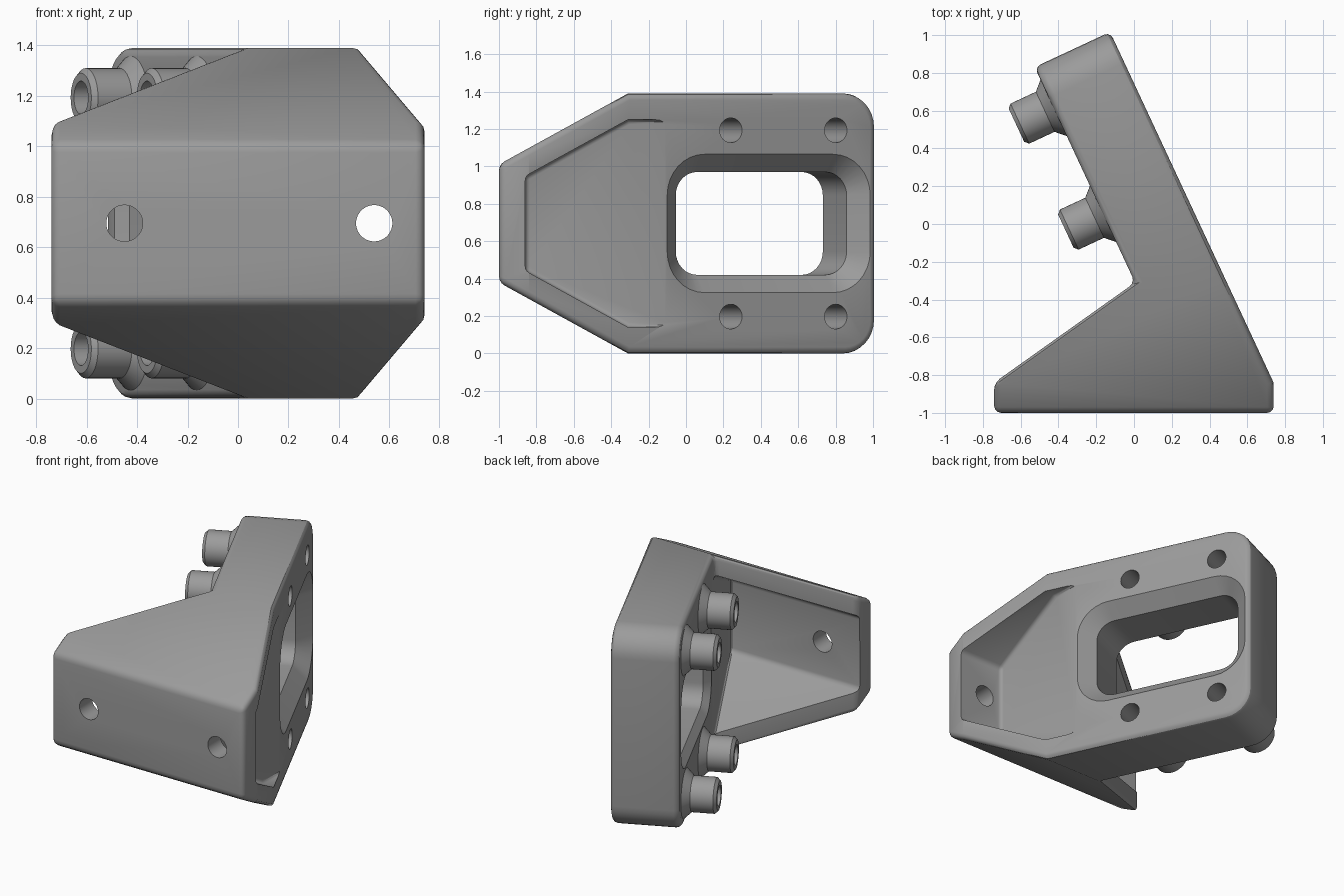
import bpy, bmesh, math
from mathutils import Vector

if "Cube" in bpy.data.objects:
    bpy.data.objects.remove(bpy.data.objects["Cube"])

H = 1.39                                   # overall height
A = math.radians(25)                       # lean of the arm in plan
D = Vector((-math.sin(A), math.cos(A), 0)) # along the arm
N = Vector((math.cos(A), math.sin(A), 0))  # out of the arm's outer face
OUT, INN, END = 0.315, -0.126, 0.975       # arm outer face, inner face, end
FRONT_Y, BEND_Y = -0.86, -0.31
SLOPE = 0.55

grey = bpy.data.materials.new("machined_grey")
grey.diffuse_color = (0.33, 0.33, 0.33, 1)
grey.use_nodes = True
grey.node_tree.nodes["Principled BSDF"].inputs["Base Color"].default_value = grey.diffuse_color


def arm(s, n, z=0.0):
    return D * s + N * n + Vector((0, 0, z))


def on_face(n, y):
    """x, y of the point on a face parallel to the arm."""
    return ((n - N.y * y) / N.x, y)


def finish(name, bm):
    bmesh.ops.recalc_face_normals(bm, faces=bm.faces)
    me = bpy.data.meshes.new(name)
    bm.to_mesh(me)
    bm.free()
    ob = bpy.data.objects.new(name, me)
    bpy.context.collection.objects.link(ob)
    me.materials.append(grey)
    return ob


def activate(ob):
    bpy.ops.object.select_all(action='DESELECT')
    ob.select_set(True)
    bpy.context.view_layer.objects.active = ob


def bevel(ob, width, segments=3):
    m = ob.modifiers.new("bevel", 'BEVEL')
    m.width, m.segments = width, segments
    m.limit_method, m.angle_limit = 'ANGLE', math.radians(32)
    activate(ob)
    bpy.ops.object.modifier_apply(modifier=m.name)


def cut(ob, cutter):
    m = ob.modifiers.new("cut", 'BOOLEAN')
    m.operation, m.object, m.solver = 'DIFFERENCE', cutter, 'EXACT'
    activate(ob)
    bpy.ops.object.modifier_apply(modifier=m.name)
    bpy.data.objects.remove(cutter)


def tapered_prism(name, outline, inset, corner=0.0):
    """Plan outline raised upright, then tapered top and bottom toward the front."""
    bm = bmesh.new()
    f = bm.faces.new([bm.verts.new((x, y, inset)) for x, y in outline])
    ext = bmesh.ops.extrude_face_region(bm, geom=[f])["geom"]
    bmesh.ops.translate(bm, vec=(0, 0, H - 2 * inset),
                        verts=[g for g in ext if isinstance(g, bmesh.types.BMVert)])
    bmesh.ops.recalc_face_normals(bm, faces=bm.faces)
    for z, sign in ((H - inset, 1), (inset, -1)):
        r = bmesh.ops.bisect_plane(bm, geom=bm.verts[:] + bm.edges[:] + bm.faces[:],
                                   plane_co=(0, BEND_Y, z), plane_no=(0, -SLOPE, sign),
                                   clear_outer=True, dist=1e-5)
        edges = [e for e in bm.edges if e.is_boundary]
        bmesh.ops.holes_fill(bm, edges=edges, sides=0)
    if corner:  # large rounded corners at the end of the arm
        ends = [e for e in bm.edges
                if all((v.co.dot(D) > END - 0.01) for v in e.verts)
                and abs(e.verts[0].co.z - e.verts[1].co.z) < 0.01]
        bmesh.ops.bevel(bm, geom=ends, offset=corner, segments=8,
                        profile=0.5, affect='EDGES')
    return finish(name, bm)


def loft(name, rings, closed=False):
    bm = bmesh.new()
    vs = [[bm.verts.new(p) for p in r] for r in rings]
    pairs = list(zip(vs, vs[1:])) + ([(vs[-1], vs[0])] if closed else [])
    for a, b in pairs:
        for i in range(len(a)):
            j = (i + 1) % len(a)
            bm.faces.new((a[i], a[j], b[j], b[i]))
    if not closed:
        bm.faces.new(vs[0])
        bm.faces.new(vs[-1])
    return finish(name, bm)


def circle(s, n, z, r, k=40):
    return [arm(s + r * math.cos(t), n, z + r * math.sin(t))
            for t in (2 * math.pi * i / k for i in range(k))]


def rounded_rect(n, grow):
    """Window section across the arm, grown outward by an amount."""
    pts = []
    for q, (a, b) in enumerate(((1, 1), (-1, 1), (-1, -1), (1, -1))):
        for i in range(9):
            t = math.pi / 2 * (q + i / 8)
            r = 0.125 + grow
            pts.append(arm(0.341 + a * 0.379 + r * math.cos(t), n,
                           H / 2 + b * 0.15 + r * math.sin(t)))
    return pts


# Bracket body: front plate, side gussets and leaning arm
e_out, e_in = arm(END, OUT), arm(END, INN)
body = tapered_prism("bracket_body", [
    (-0.74, -1), (0.74, -1), on_face(OUT, -0.84), e_out[:2], e_in[:2],
    on_face(INN, BEND_Y), (-0.74, -0.84)], 0, 0.18)
bevel(body, 0.035)

# Pockets either side of the web
pocket = tapered_prism("left_pocket", [
    on_face(INN - 0.003, FRONT_Y), (-1.5, FRONT_Y), (-1.5, -0.15),
    on_face(INN - 0.003, -0.15)], 0.14)
bevel(pocket, 0.025)
cut(body, pocket)
pocket = tapered_prism("right_pocket", [
    (0.40, FRONT_Y), (1.5, FRONT_Y), (1.5, -0.05), (0.40, -0.05)], 0.14)
bevel(pocket, 0.025)
cut(body, pocket)

# Window through the arm, chamfered on both faces
cut(body, loft("window", [rounded_rect(OUT + 0.1, 0.195), rounded_rect(OUT - 0.095, 0),
                          rounded_rect(INN + 0.045, 0), rounded_rect(INN - 0.1, 0.145)]))

# Two screw holes in the front plate
for x in (-0.45, 0.54):
    ring = [(0.072 * math.cos(math.pi * i / 20), 0.072 * math.sin(math.pi * i / 20))
            for i in range(40)]
    cut(body, loft("plate_hole", [[(x + a, y, H / 2 + b) for a, b in ring]
                                  for y in (-1.2, -0.8)]))

# Four hollow standoffs with flared roots, and their holes through the arm
PROFILE = [(INN + 0.004, 0.066), (INN + 0.004, 0.168), (-0.175, 0.117),
           (-0.323, 0.117), (-0.343, 0.097), (-0.343, 0.066)]
parts = [body]
for s in (0.118, 0.737):
    for z, side in ((0.197, "lower"), (H - 0.197, "upper")):
        cut(body, loft("arm_hole", [circle(s, n, z, 0.066) for n in (-0.5, 0.5)]))
        where = "inner" if s < 0.5 else "outer"
        parts.append(loft(f"{side}_{where}_standoff",
                          [circle(s, n, z, r) for n, r in PROFILE], closed=True))

for ob in parts:
    activate(ob)
    bpy.ops.object.shade_smooth_by_angle(angle=math.radians(30))
